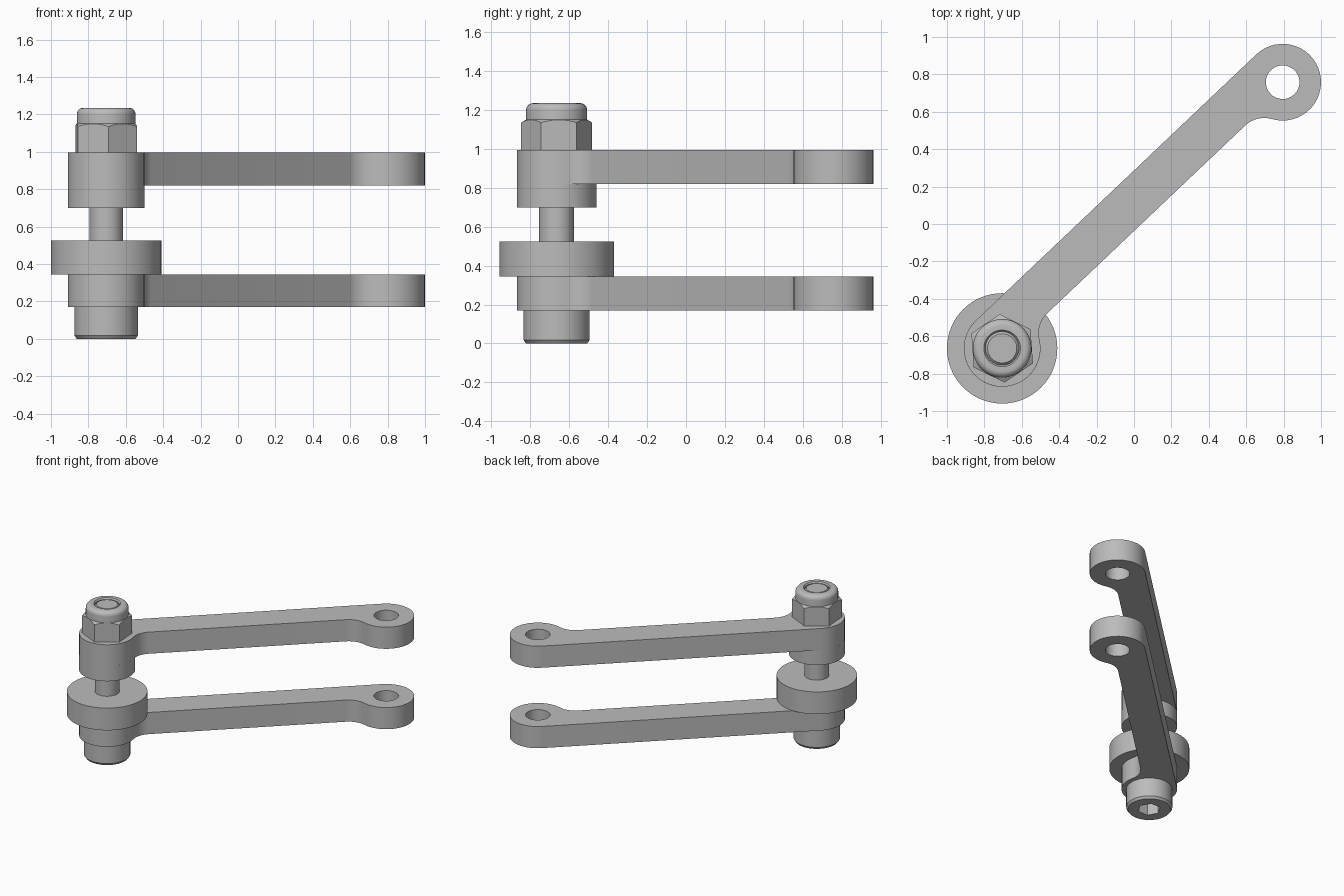
import bpy
import bmesh
import math
from mathutils import Vector

if "Cube" in bpy.data.objects:
    bpy.data.objects.remove(bpy.data.objects["Cube"])

PIVOT = Vector((-0.705, -0.665))   # bolt axis
FAR = Vector((0.795, 0.758))       # free eye of each arm
EYE_R, HOLE_R, THICK = 0.205, 0.09, 0.175

steel = bpy.data.materials.new("plain grey")
steel.use_nodes = True
GREY = (0.5, 0.5, 0.5, 1)
steel.diffuse_color = GREY
steel.node_tree.nodes["Principled BSDF"].inputs["Base Color"].default_value = GREY


def finish(name, bm, loc=(0, 0, 0)):
    bmesh.ops.remove_doubles(bm, verts=bm.verts, dist=1e-5)
    bmesh.ops.recalc_face_normals(bm, faces=bm.faces)
    mesh = bpy.data.meshes.new(name)
    bm.to_mesh(mesh)
    bm.free()
    mesh.materials.append(steel)
    obj = bpy.data.objects.new(name, mesh)
    obj.location = loc
    bpy.context.collection.objects.link(obj)
    return obj


def activate(obj):
    bpy.ops.object.select_all(action='DESELECT')
    obj.select_set(True)
    bpy.context.view_layer.objects.active = obj


def smooth(obj):
    activate(obj)
    bpy.ops.object.shade_smooth_by_angle(angle=math.radians(30))


def lathe(name, profile, steps=48):
    """Revolve a (radius, height) profile about the bolt axis."""
    bm = bmesh.new()
    verts = [bm.verts.new((r, 0, z)) for r, z in profile]
    edges = [bm.edges.new(pair) for pair in zip(verts, verts[1:])]
    if profile[0][0] > 0:
        edges.append(bm.edges.new((verts[-1], verts[0])))
    bmesh.ops.spin(bm, geom=verts + edges, cent=(0, 0, 0), axis=(0, 0, 1),
                   angle=math.tau, steps=steps, use_merge=True)
    return finish(name, bm, (*PIVOT, 0))


def hex_prism(name, radius, z0, z1, turn):
    bm = bmesh.new()
    ring = [bm.verts.new((radius * math.cos(a), radius * math.sin(a), z0))
            for a in (turn + i * math.tau / 6 for i in range(6))]
    face = bm.faces.new(ring)
    top = bmesh.ops.extrude_face_region(bm, geom=[face])["geom"]
    bmesh.ops.translate(bm, vec=(0, 0, z1 - z0),
                        verts=[v for v in top if isinstance(v, bmesh.types.BMVert)])
    return finish(name, bm, (*PIVOT, 0))


def boolean(obj, tool, operation):
    mod = obj.modifiers.new("cut", 'BOOLEAN')
    mod.operation, mod.object, mod.solver = operation, tool, 'EXACT'
    tool.hide_render = True
    activate(obj)
    bpy.ops.object.modifier_apply(modifier=mod.name)
    bpy.data.objects.remove(tool)


def arc(cx, cy, r, a0, a1, n):
    return [(cx + r * math.cos(a0 + (a1 - a0) * i / n),
             cy + r * math.sin(a0 + (a1 - a0) * i / n)) for i in range(n + 1)]


def arm(name, z):
    """Offset bar: one edge tangent to both eyes, the other filleted into them."""
    span = (FAR - PIVOT).length
    half, low, run = span / 2, -0.03, 0.305
    fillet = (run ** 2 + low ** 2 - EYE_R ** 2) / (2 * (EYE_R + low))
    fx, fy = half - run, low - fillet           # fillet centre
    touch = math.atan2(fy, -run)                # where fillet meets the eye
    right = arc(fx, fy, fillet, math.pi / 2, touch + math.pi, 10)
    right += arc(half, 0, EYE_R, touch, math.pi / 2, 30)[1:]
    left = [(-x, y) for x, y in reversed(right)]
    loops = [right + left]
    loops += [arc(s * half, 0, HOLE_R, 0, math.tau, 32)[:-1] for s in (-1, 1)]

    bm = bmesh.new()
    for loop in loops:
        vs = [bm.verts.new((x, y, 0)) for x, y in loop]
        for a, b in zip(vs, vs[1:] + vs[:1]):
            bm.edges.new((a, b))
    bmesh.ops.triangle_fill(bm, use_beauty=True, edges=bm.edges[:], normal=(0, 0, 1))
    geom = bmesh.ops.extrude_face_region(bm, geom=bm.faces[:])["geom"]
    bmesh.ops.translate(bm, vec=(0, 0, THICK),
                        verts=[v for v in geom if isinstance(v, bmesh.types.BMVert)])
    obj = finish(name, bm, (*((PIVOT + FAR) / 2), z))
    d = FAR - PIVOT
    obj.rotation_euler.z = math.atan2(d.y, d.x)
    smooth(obj)


# Pair of arms
arm("lower_arm", 0.17)
arm("upper_arm", 0.82)

# Spacers between the arms
for name, r, z0, z1 in (("wide_spacer", 0.295, 0.345, 0.525),
                        ("narrow_spacer", EYE_R, 0.70, 0.82)):
    smooth(lathe(name, [(HOLE_R, z0), (r, z0), (r, z1), (HOLE_R, z1)], 64))

# Bolt with a hexagonal socket in its head
bolt = lathe("bolt", [(0, 0), (0.157, 0), (0.17, 0.018), (0.17, 0.17), (HOLE_R, 0.17),
                      (HOLE_R, 1.215), (0.078, 1.228), (0, 1.228)])
boolean(bolt, hex_prism("socket_cutter", 0.085, -0.1, 0.1, 0.0), 'DIFFERENCE')
smooth(bolt)

# Hexagonal nut with chamfered corners
nut = hex_prism("nut", 0.183, 0.995, 1.15, math.radians(34))
boolean(nut, lathe("nut_chamfer", [(0, 0.9), (0.2, 0.9), (0.2, 1.125),
                                   (0.158, 1.15), (0.1, 1.2), (0, 1.2)]), 'INTERSECT')
smooth(nut)

# Rounded locking collar on the nut
collar = [(HOLE_R, 1.14), (0.157, 1.14)]
collar += arc(0.122, 1.2, 0.035, 0, math.pi / 2, 6) + [(0.098, 1.235), (HOLE_R, 1.225)]
smooth(lathe("nut_collar", collar))
